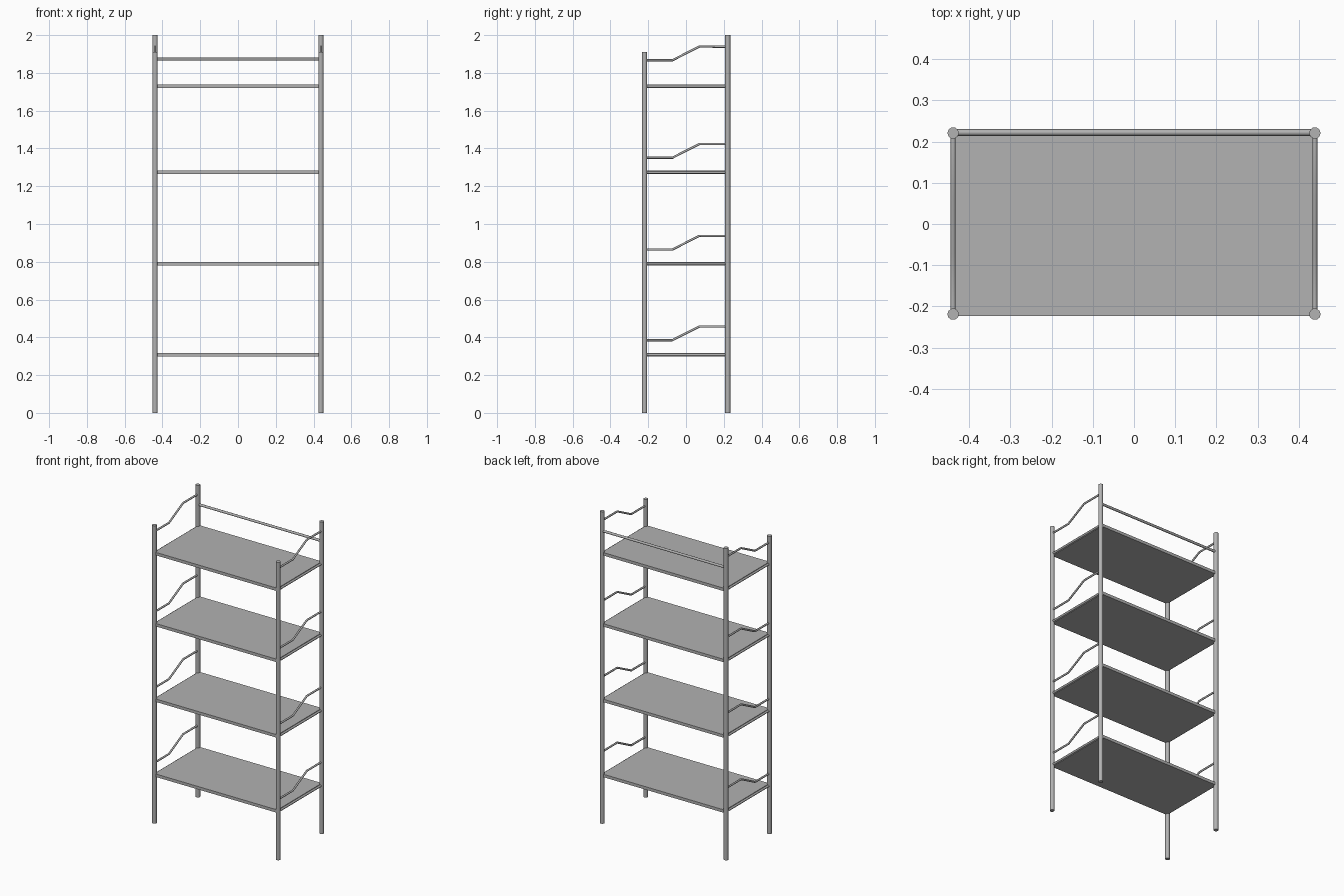
import bpy, bmesh
from mathutils import Vector

if "Cube" in bpy.data.objects:
    bpy.data.objects.remove(bpy.data.objects["Cube"])

X, YF, YB = 0.439, -0.219, 0.221
SHELF_Z = [0.308, 0.789, 1.273, 1.729]
RAIL_Z = [0.385, 0.865, 1.351, 1.867]

mat = bpy.data.materials.new("dark_grey")
mat.diffuse_color = (0.447, 0.447, 0.447, 1)
mat.use_nodes = True
mat.node_tree.nodes["Principled BSDF"].inputs["Base Color"].default_value = mat.diffuse_color


def box(name, center, size):
    bm = bmesh.new()
    bmesh.ops.create_cube(bm, size=1)
    for v in bm.verts:
        v.co = Vector(center) + Vector([a * b for a, b in zip(v.co, size)])
    me = bpy.data.meshes.new(name)
    bm.to_mesh(me)
    bm.free()
    me.materials.append(mat)
    ob = bpy.data.objects.new(name, me)
    bpy.context.collection.objects.link(ob)
    return ob


def tube(name, pts, r, res):
    # capped smooth round bar along a polyline; sides = 2 * res + 4
    cu = bpy.data.curves.new(name, 'CURVE')
    cu.dimensions = '3D'
    cu.bevel_depth = r
    cu.bevel_resolution = res
    cu.use_fill_caps = True
    sp = cu.splines.new('POLY')
    sp.points.add(len(pts) - 1)
    for p, co in zip(sp.points, pts):
        p.co = (*co, 1)
    sp.use_smooth = True
    cu.materials.append(mat)
    ob = bpy.data.objects.new(name, cu)
    bpy.context.collection.objects.link(ob)
    return ob


for s, side in ((-1, "left"), (1, "right")):
    x = s * X
    # Upright posts, back pair taller
    tube(f"front_post_{side}", [(x, YF, 0), (x, YF, 1.91)], 0.014, 3)
    tube(f"back_post_{side}", [(x, YB, 0), (x, YB, 2.0)], 0.014, 3)
    for i, (zs, zr) in enumerate(zip(SHELF_Z, RAIL_Z), 1):
        # Shelf side bar and stepped guard rail
        tube(f"shelf_side_bar_{side}_{i}", [(x, YF, zs), (x, YB, zs)], 0.007, 2)
        tube(f"guard_rail_{side}_{i}",
             [(x, YF, zr), (x, -0.072, zr), (x, 0.07, zr + 0.072), (x, YB, zr + 0.072)],
             0.006, 2)

# Shelf panels
for i, z in enumerate(SHELF_Z, 1):
    box(f"shelf_panel_{i}", (0, 0.002, z), (0.872, 0.451, 0.019))

# Top back rod
tube("back_rod", [(-X, 0.222, 1.873), (X, 0.222, 1.873)], 0.008, 2)
